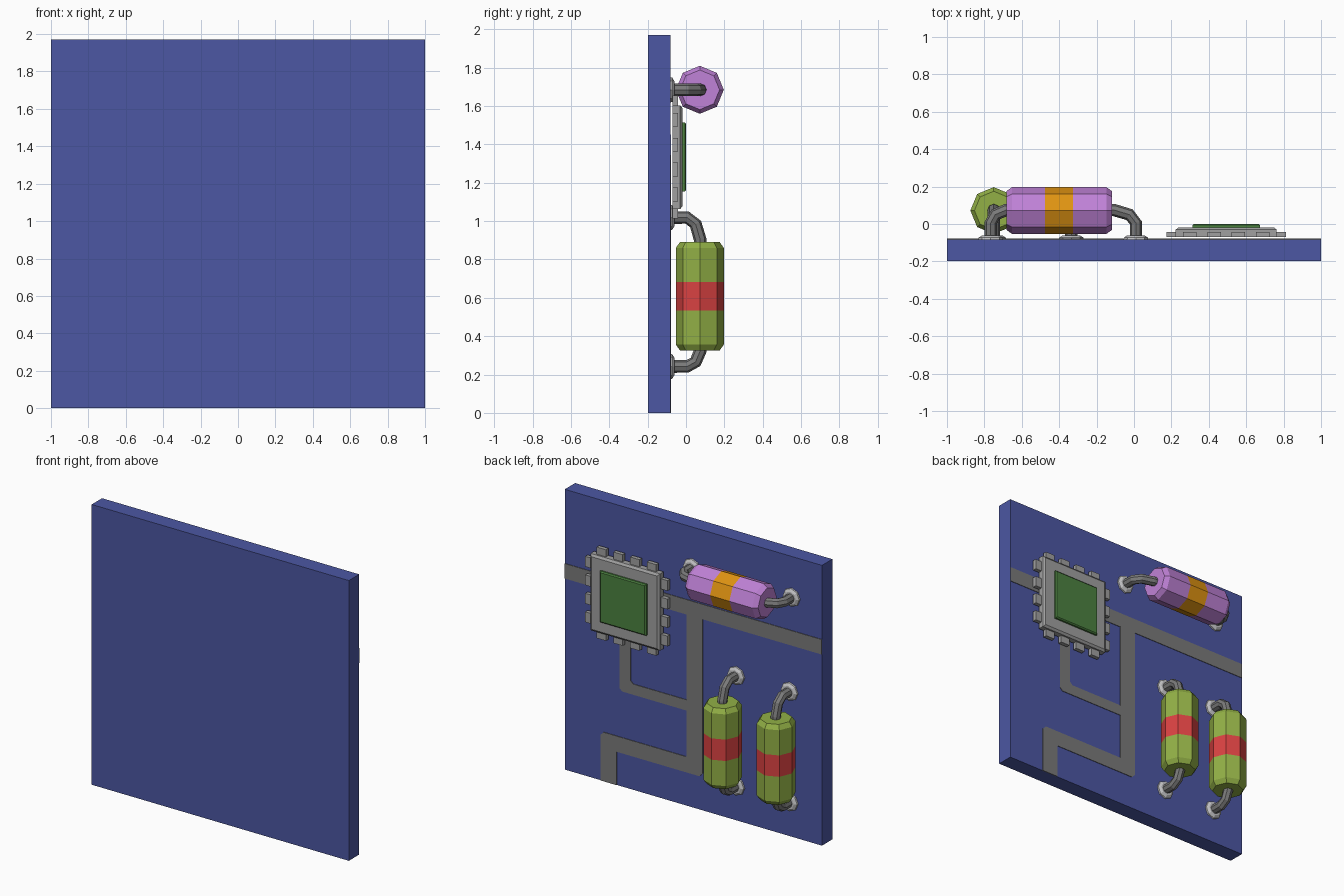
import bpy, bmesh, math
from mathutils import Vector, Matrix

if "Cube" in bpy.data.objects:
    bpy.data.objects.remove(bpy.data.objects["Cube"])


def mat(name, r, g, b):
    def lin(c):
        c /= 255
        return c / 12.92 if c <= 0.04045 else ((c + 0.055) / 1.055) ** 2.4
    m = bpy.data.materials.new(name)
    m.diffuse_color = (lin(r), lin(g), lin(b), 1)
    m.use_nodes = True
    m.node_tree.nodes["Principled BSDF"].inputs["Base Color"].default_value = m.diffuse_color
    return m


BLUE = mat("board blue", 76, 87, 163)
DARK = mat("trace and wire grey", 122, 122, 122)
GREY = mat("chip grey", 160, 160, 160)
LIGHT = mat("solder grey", 196, 196, 198)
GREEN = mat("chip green", 76, 130, 64)
PURPLE = mat("purple", 192, 130, 215)
ORANGE = mat("orange", 224, 148, 18)
OLIVE = mat("olive green", 146, 176, 70)
RED = mat("red", 218, 66, 66)

BACK = -0.082          # y of the component side of the board


def finish(bm, name, mats):
    bmesh.ops.recalc_face_normals(bm, faces=bm.faces[:])
    me = bpy.data.meshes.new(name)
    bm.to_mesh(me)
    bm.free()
    for m in mats:
        me.materials.append(m)
    ob = bpy.data.objects.new(name, me)
    bpy.context.collection.objects.link(ob)
    return ob


def box(bm, x, y, z):
    ctr = [(a + b) / 2 for a, b in (x, y, z)]
    size = [b - a for a, b in (x, y, z)]
    m = Matrix.Translation(ctr) @ Matrix.Diagonal((*size, 1))
    bmesh.ops.create_cube(bm, size=1, matrix=m)


def loft(bm, rings):
    """Skin a list of equal-length rings of points and cap both ends."""
    vs = [[bm.verts.new(p) for p in r] for r in rings]
    n = len(vs[0])
    for a, b in zip(vs, vs[1:]):
        for i in range(n):
            bm.faces.new((a[i], a[(i + 1) % n], b[(i + 1) % n], b[i]))
    bm.faces.new(vs[0])
    bm.faces.new(vs[-1])


def ring(c, u, v, r, n=8, turn=0.0):
    c, u, v = Vector(c), Vector(u), Vector(v)
    return [c + r * (math.cos(a) * u + math.sin(a) * v)
            for a in (turn + math.tau * i / n for i in range(n))]


X, Y, Z = Vector((1, 0, 0)), Vector((0, 1, 0)), Vector((0, 0, 1))

# Board
bm = bmesh.new()
box(bm, (-1, 1), (-0.197, BACK), (0, 1.97))
finish(bm, "circuit_board", [BLUE])

# Printed traces: thin plates with small corner cuts
outlines = [
    [(-1, 1.345), (1, 1.345), (1, 1.45), (-1, 1.45)],
    [(-0.074, 1.345), (-0.074, 0.26), (-0.05, 0.235), (0.595, 0.235), (0.595, 0),
     (0.72, 0), (0.72, 0.32), (0.695, 0.345), (0.05, 0.345), (0.05, 1.345)],
    [(0.05, 0.67), (0.552, 0.67), (0.572, 0.69), (0.572, 1.345), (0.486, 1.345),
     (0.486, 0.765), (0.466, 0.745), (0.05, 0.745)],
]
bm = bmesh.new()
for pts in outlines:
    loft(bm, [[(x, y, z) for x, z in pts] for y in (BACK - 0.002, BACK + 0.004)])
finish(bm, "traces", [DARK])

# Chip: bevelled body, green cover, four pins per side
CX, CZ = 0.493, 1.333


def slab(name, levels, m):
    b = bmesh.new()
    loft(b, [[(CX + sx * h, y, CZ + sz * h)
              for sx, sz in ((-1, -1), (1, -1), (1, 1), (-1, 1))] for h, y in levels])
    finish(b, name, [m])


slab("chip_body", [(0.27, -0.07), (0.27, -0.03), (0.255, -0.018)], GREY)
slab("chip_cover", [(0.18, -0.03), (0.18, -0.006), (0.172, 0.001)], GREEN)
bm = bmesh.new()
for i in range(4):
    o = (i - 1.5) * 0.13
    w = (o - 0.036, o + 0.036)
    for s in (-1, 1):
        e = sorted((s * 0.25, s * 0.32))
        yy = (-0.07, -0.042)
        box(bm, (CX + w[0], CX + w[1]), yy, (CZ + e[0], CZ + e[1]))
        box(bm, (CX + e[0], CX + e[1]), yy, (CZ + w[0], CZ + w[1]))
finish(bm, "chip_pins", [GREY])


def resistor(name, loc, rot, body, band):
    """Built along local z; origin is the middle of the body."""
    cy = loc[1]
    place = Matrix.Translation(loc) @ rot
    # Eight-sided body, the middle section is the coloured band
    b = bmesh.new()
    prof = [(-0.283, 0.103), (-0.252, 0.125), (-0.075, 0.125),
            (0.075, 0.125), (0.252, 0.125), (0.283, 0.103)]
    loft(b, [ring((0, 0, t), X, Y, r) for t, r in prof])
    for f in b.faces:
        c = f.calc_center_median()
        f.material_index = int(abs(c.z) < 0.07)
    finish(b, name + "_body", [body, band]).matrix_world = place

    # Bent wire legs, given as (y, z) points
    legs = [[(0.003, 0.25), (0.002, 0.295), (-0.022, 0.376), (-0.066, 0.41),
             (BACK - cy, 0.41)],
            [(0.003, -0.25), (0.002, -0.285), (-0.022, -0.342), (-0.066, -0.366),
             (BACK - cy, -0.366)]]
    w, s = bmesh.new(), bmesh.new()
    for leg in legs:
        p = [Vector((0, y, z)) for y, z in leg]
        rings = []
        for i, c in enumerate(p):
            d = (p[min(i + 1, len(p) - 1)] - p[max(i - 1, 0)]).normalized()
            rings.append(ring(c, X, d.cross(X), 0.033))
        loft(w, rings)
        # Solder joint on the board
        z = leg[-1][1]
        loft(s, [ring((0, BACK - cy + h, z), X, Z, r)
                 for h, r in ((-0.002, 0.066), (0.01, 0.064), (0.021, 0.046))])
    finish(w, name + "_legs", [DARK]).matrix_world = place
    finish(s, name + "_solder", [LIGHT]).matrix_world = place


UP = Matrix.Identity(4)
SIDE = Matrix.Rotation(math.pi / 2, 4, 'Y')
resistor("left_resistor", (-0.75, 0.072, 0.608), UP, OLIVE, RED)
resistor("middle_resistor", (-0.335, 0.072, 0.608), UP, OLIVE, RED)
resistor("top_resistor", (-0.4, 0.072, 1.684), SIDE, PURPLE, ORANGE)
